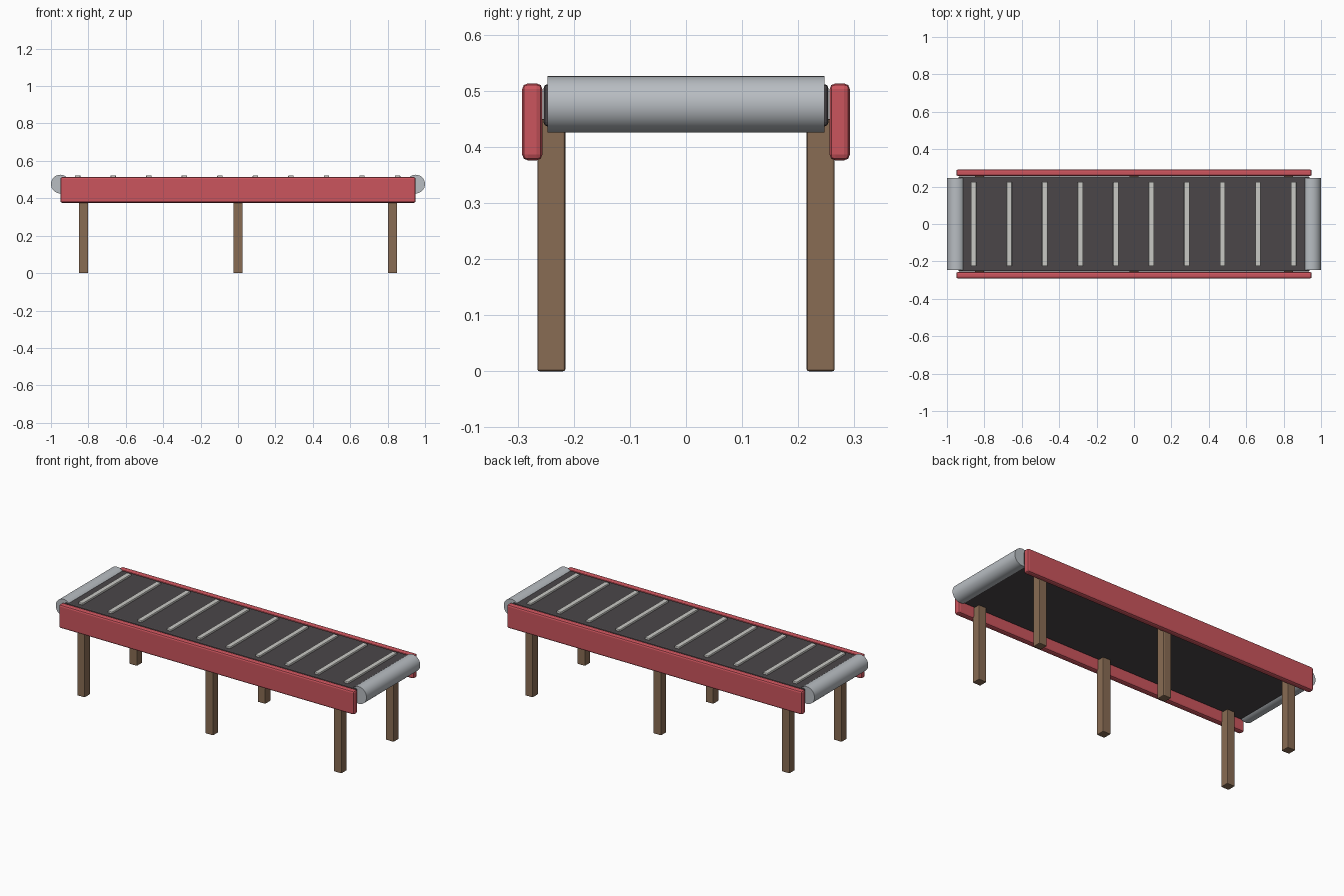
import bpy, math

if "Cube" in bpy.data.objects:
    bpy.data.objects.remove(bpy.data.objects["Cube"])


def material(name, color):
    m = bpy.data.materials.new(name)
    m.diffuse_color = (*color, 1)
    m.use_nodes = True
    m.node_tree.nodes["Principled BSDF"].inputs["Base Color"].default_value = m.diffuse_color
    return m


RED = material("red paint", (0.60, 0.09, 0.11))
WOOD = material("brown wood", (0.25, 0.15, 0.087))
RUBBER = material("dark rubber", (0.07, 0.061, 0.066))
STEEL = material("grey steel", (0.48, 0.51, 0.54))
PALE = material("pale grey", (0.58, 0.58, 0.55))


def box(name, lo, hi, mat, bevel, segments=2):
    """Bevelled box between two corners."""
    bpy.ops.mesh.primitive_cube_add(size=1, location=[(a + b) / 2 for a, b in zip(lo, hi)])
    ob = bpy.context.object
    ob.name = name
    ob.scale = [b - a for a, b in zip(lo, hi)]
    bpy.ops.object.transform_apply(location=False, rotation=False, scale=True)
    ob.data.materials.append(mat)
    mod = ob.modifiers.new("bevel", 'BEVEL')
    mod.width = bevel
    mod.segments = segments
    return ob


# belt bed
box("belt", (-0.94, -0.254, 0.436), (0.94, 0.254, 0.512), RUBBER, 0.008)

# raised cleats across the belt
for i in range(10):
    x = -0.857 + 0.19 * i
    box(f"cleat_{i + 1}", (x - 0.0145, -0.225, 0.503), (x + 0.0145, 0.225, 0.523), PALE, 0.004)

# end rollers
for side, x in (("left", -0.95), ("right", 0.95)):
    bpy.ops.mesh.primitive_cylinder_add(vertices=32, radius=0.05, depth=0.494,
                                        location=(x, 0, 0.476), rotation=(math.pi / 2, 0, 0))
    roller = bpy.context.object
    roller.name = f"roller_{side}"
    roller.data.materials.append(STEEL)
    bpy.ops.object.shade_smooth_by_angle(angle=math.radians(40))

# side rails and legs, mirrored front to back
for side, s in (("front", -1), ("back", 1)):
    y0, y1 = sorted((s * 0.256, s * 0.292))
    box(f"rail_{side}", (-0.95, y0, 0.376), (0.95, y1, 0.513), RED, 0.010)
    y0, y1 = sorted((s * 0.215, s * 0.265))
    for i, x in enumerate((-0.826, 0, 0.826)):
        box(f"leg_{side}_{i + 1}", (x - 0.025, y0, 0), (x + 0.025, y1, 0.45), WOOD, 0.004)
